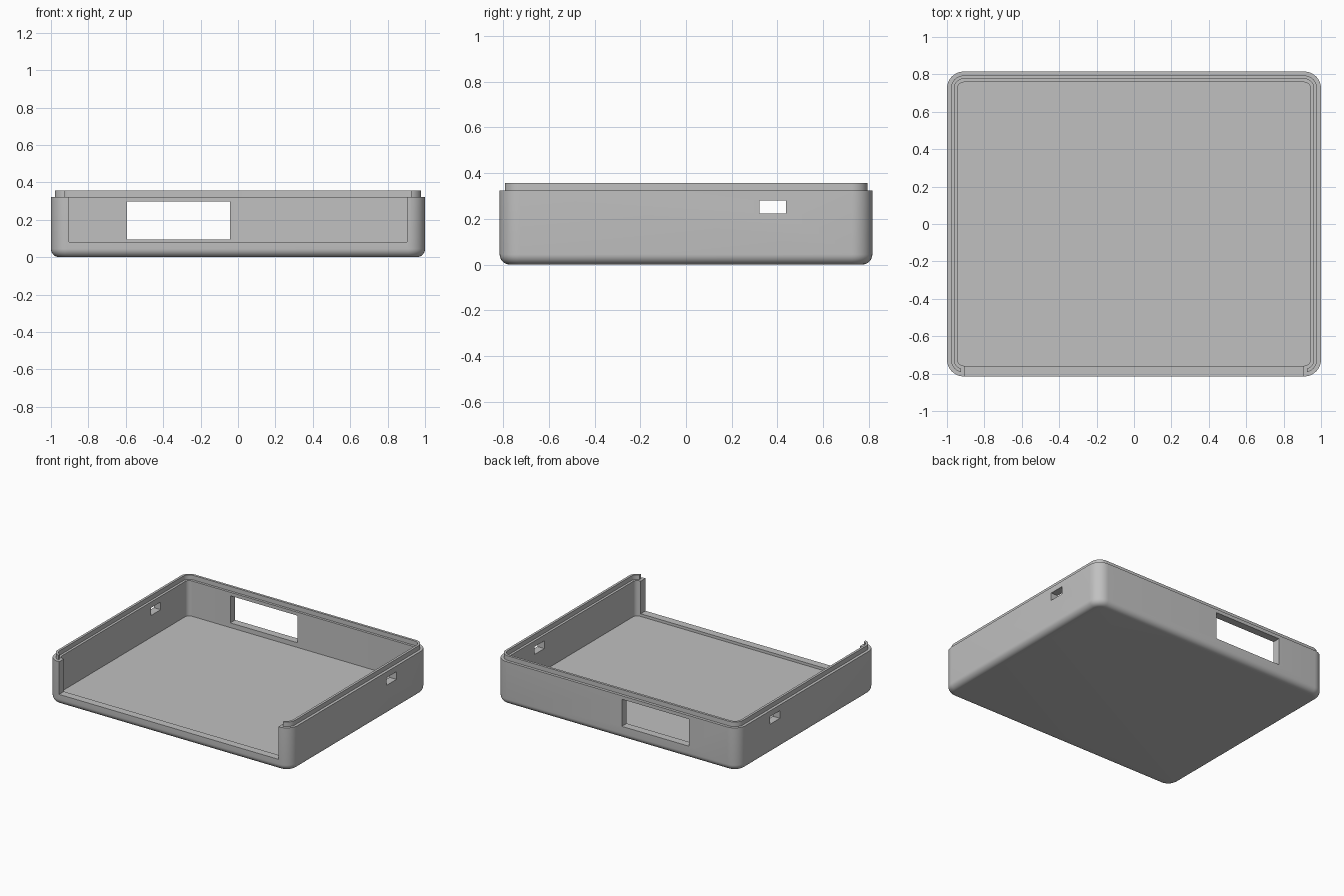
import bpy, bmesh, math

if "Cube" in bpy.data.objects:
    bpy.data.objects.remove(bpy.data.objects["Cube"])

HX, HY, R = 1.0, 0.815, 0.09      # half sizes and corner radius
RIM, LIP, FLOOR = 0.323, 0.357, 0.06
FILLET, WALL = 0.045, 0.057

grey = bpy.data.materials.new("light_grey")
grey.diffuse_color = (0.53, 0.53, 0.53, 1)
grey.use_nodes = True
grey.node_tree.nodes["Principled BSDF"].inputs["Base Color"].default_value = grey.diffuse_color


def ring(bm, inset, z, seg=10):
    """Rounded rectangle loop, inset from the outer outline."""
    r = R - inset
    verts = []
    for k, (sx, sy) in enumerate([(1, 1), (-1, 1), (-1, -1), (1, -1)]):
        for i in range(seg + 1):
            a = math.pi / 2 * (k + i / seg)
            verts.append(bm.verts.new((sx * (HX - R) + r * math.cos(a),
                                       sy * (HY - R) + r * math.sin(a), z)))
    return verts


def box(name, x0, x1, y0, y1, z0, z1):
    bpy.ops.mesh.primitive_cube_add(size=1, location=((x0 + x1) / 2, (y0 + y1) / 2, (z0 + z1) / 2))
    o = bpy.context.object
    o.name = name
    o.scale = (x1 - x0, y1 - y0, z1 - z0)
    o.hide_render = True
    return o


# tray shell: section swept round the outline, from the base up over the lip to the floor
section = []
for i in range(9):
    a = math.pi / 2 * i / 8
    section.append((FILLET * (1 - math.sin(a)), FILLET * (1 - math.cos(a))))
section += [(0, RIM), (0.021, RIM), (0.021, LIP), (0.039, LIP),
            (0.039, RIM), (WALL, RIM), (WALL, FLOOR)]
bm = bmesh.new()
rings = [ring(bm, d, z) for d, z in section]
for a, b in zip(rings, rings[1:]):
    n = len(a)
    for i in range(n):
        j = (i + 1) % n
        bm.faces.new((a[i], a[j], b[j], b[i]))
bm.faces.new(rings[0][::-1])
bm.faces.new(rings[-1])
bmesh.ops.recalc_face_normals(bm, faces=bm.faces)
me = bpy.data.meshes.new("case_tray")
bm.to_mesh(me)
bm.free()
me.materials.append(grey)
tray = bpy.data.objects.new("case_tray", me)
bpy.context.collection.objects.link(tray)

# openings: front panel, lip ends, back window, side slots
cutters = [
    box("front_opening", -0.904, 0.904, -1, -0.7, 0.08, 0.6),
    box("lip_gap", -0.925, 0.925, -1, -0.7, RIM, 0.6),
    box("back_window", -0.594, -0.042, 0.7, 1, 0.095, 0.297),
    box("side_slots", -1.2, 1.2, 0.322, 0.437, 0.223, 0.28),
]
bpy.context.view_layer.update()
bpy.ops.object.select_all(action='DESELECT')
bpy.context.view_layer.objects.active = tray
tray.select_set(True)
for c in cutters:
    m = tray.modifiers.new(c.name, 'BOOLEAN')
    m.operation, m.solver, m.object = 'DIFFERENCE', 'EXACT', c
    bpy.ops.object.modifier_apply(modifier=m.name)
for c in cutters:
    bpy.data.objects.remove(c)

bpy.ops.object.shade_smooth_by_angle(angle=math.radians(30))
